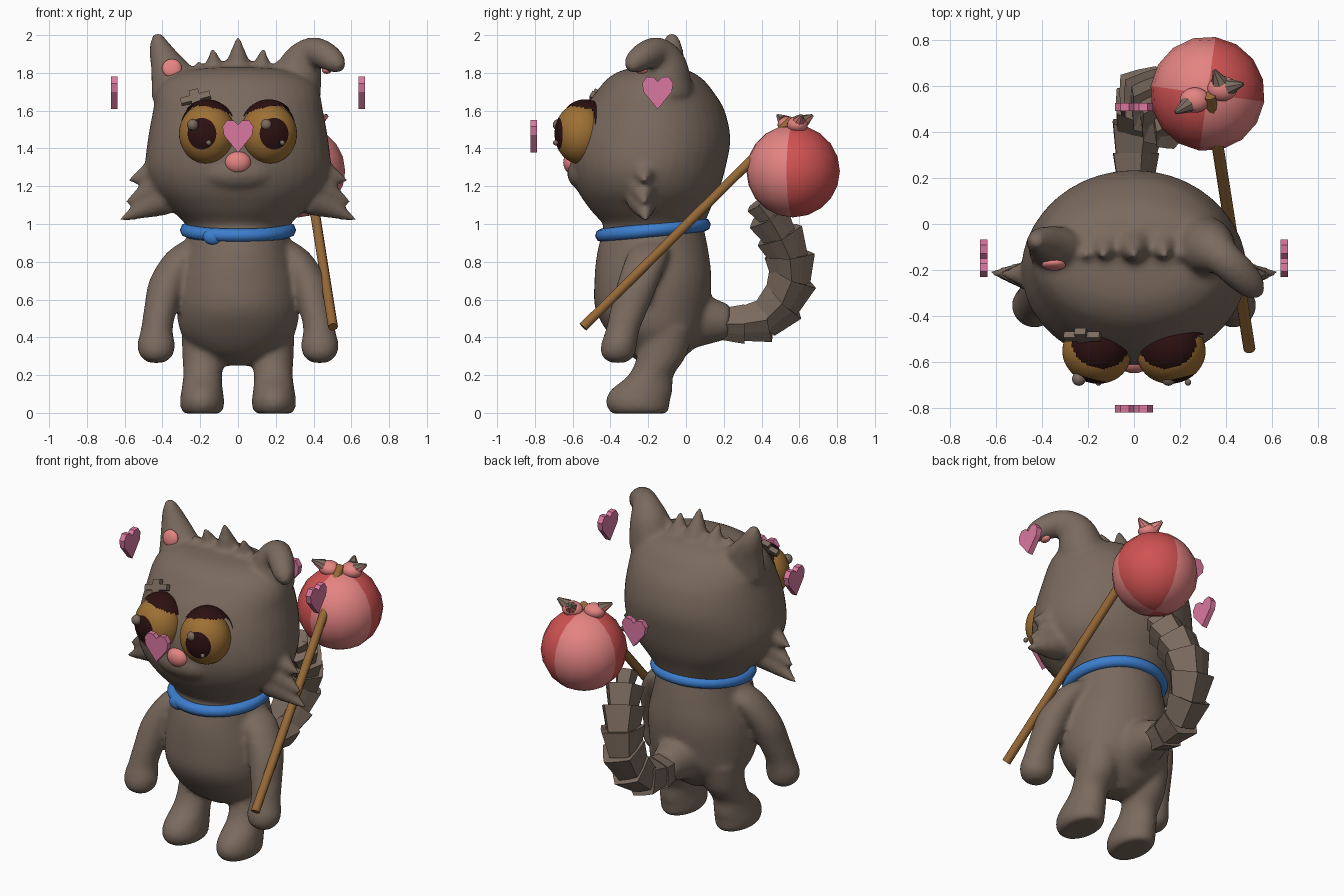
import bpy, bmesh, math
from mathutils import Vector, Matrix

if "Cube" in bpy.data.objects:
    bpy.data.objects.remove(bpy.data.objects["Cube"], do_unlink=True)


def material(name, *rgb):
    lin = [(c / 255 / 12.92) if c < 11 else ((c / 255 + 0.055) / 1.055) ** 2.4 for c in rgb]
    m = bpy.data.materials.new(name)
    m.use_nodes = True
    m.diffuse_color = (*lin, 1)
    m.node_tree.nodes["Principled BSDF"].inputs["Base Color"].default_value = (*lin, 1)
    return m


FUR = material("brown fur", 122, 106, 94)
GOLD = material("golden iris", 158, 112, 52)
DARK = material("dark maroon", 44, 16, 16)
PINK = material("heart pink", 218, 120, 160)
ROSE = material("soft rose", 228, 132, 130)
RED = material("ball red", 208, 82, 82)
BLUE = material("collar blue", 60, 126, 206)
WOOD = material("stick wood", 150, 104, 54)


def finish(bm, name, mats, smooth=True):
    bmesh.ops.recalc_face_normals(bm, faces=bm.faces)
    mesh = bpy.data.meshes.new(name)
    bm.to_mesh(mesh)
    bm.free()
    ob = bpy.data.objects.new(name, mesh)
    bpy.context.collection.objects.link(ob)
    for m in mats:
        mesh.materials.append(m)
    for p in mesh.polygons:
        p.use_smooth = smooth
    return ob


def refine(rings, steps=5):
    """Catmull-Rom interpolation between loft rings."""
    out = []
    for i in range(len(rings) - 1):
        quad = [rings[max(i - 1, 0)], rings[i], rings[i + 1], rings[min(i + 2, len(rings) - 1)]]
        for k in range(steps):
            t = k / steps
            out.append([b + t / 2 * (c - a + t * (2 * a - 5 * b + 4 * c - d + t * (3 * (b - c) + d - a)))
                        for a, b, c, d in zip(*quad)])
    return out + [rings[-1]]


def tube(bm, rings, level=False, sides=24, jag=1.0):
    """Loft closed rings (x, y, z, rx, ry); level keeps the rings horizontal."""
    pts = [Vector(r[:3]) for r in rings]
    loops = []
    for i, r in enumerate(rings):
        u, v = Vector((1, 0, 0)), Vector((0, 1, 0))
        if not level:
            t = (pts[min(i + 1, len(pts) - 1)] - pts[max(i - 1, 0)]).normalized()
            ref = u if abs(t.x) < 0.8 else v
            v = t.cross(ref).normalized()
            u = v.cross(t)
        ry = r[4] if len(r) > 4 else r[3]
        loop = []
        for k in range(sides):
            a = math.tau * k / sides
            f = jag if k % 2 else 1
            loop.append(bm.verts.new(pts[i] + (u * r[3] * math.cos(a) + v * ry * math.sin(a)) * f))
        loops.append(loop)
    for a, b in zip(loops, loops[1:]):
        for k in range(sides):
            n = (k + 1) % sides
            bm.faces.new((a[k], a[n], b[n], b[k]))
    bm.faces.new(loops[0][::-1])
    bm.faces.new(loops[-1])


def ellipsoid(bm, loc, size, rot=None, seg=24):
    mat = Matrix.Translation(loc) @ (rot or Matrix()) @ Matrix.Diagonal((*size, 1))
    bmesh.ops.create_uvsphere(bm, u_segments=seg, v_segments=seg * 2 // 3, radius=1, matrix=mat)


def spike(bm, base, tip, r, sides=16):
    tube(bm, [(*base, r), (*tip, 0.008)], sides=sides)


def blob(name, mat, loc, size, rot=None):
    bm = bmesh.new()
    ellipsoid(bm, loc, size, rot)
    return finish(bm, name, [mat])


# Fused furry body: head, torso, limbs, ears and tufts
bm = bmesh.new()
head = [(.93, -.16, .26, .25), (1.0, -.17, .28, .27), (1.08, -.19, .36, .32),
        (1.18, -.2, .45, .375), (1.3, -.2, .49, .41), (1.45, -.185, .477, .42),
        (1.6, -.17, .45, .375), (1.7, -.165, .43, .31), (1.77, -.165, .375, .25),
        (1.815, -.165, .26, .17), (1.83, -.165, .1, .07)]
torso = [(.25, -.14, .06, .07), (.32, -.15, .21, .17), (.42, -.16, .3, .25),
         (.55, -.18, .325, .3), (.7, -.175, .32, .31), (.85, -.175, .285, .295), (1.0, -.17, .26, .26)]
for rows in (head, torso):
    tube(bm, refine([(0, y, z, rx, ry) for z, y, rx, ry in rows]), level=True, sides=40)
ellipsoid(bm, (0, -.52, 1.27), (.2, .11, .1))     # muzzle
tube(bm, [(0, -.05, .5, .19), (0, .1, .49, .135), (0, .23, .48, .09)])      # tail root
arm = [(.23, -.18, .91, .06, .07), (.29, -.2, .84, .095, .11), (.37, -.25, .7, .1, .11),
       (.41, -.3, .55, .088, .1), (.43, -.335, .44, .085, .09), (.433, -.355, .36, .1, .095),
       (.433, -.36, .3, .085, .085), (.433, -.36, .265, .04, .04)]
leg = [(.17, -.1, .45, .13, .14), (.18, -.13, .3, .115, .13), (.187, -.185, .2, .103, .12),
       (.19, -.235, .12, .11, .165), (.19, -.255, .06, .118, .17), (.19, -.25, .015, .11, .16),
       (.19, -.25, -.004, .09, .14)]
cheek = [((.43, -.22, 1.28), (.585, -.22, 1.225), .08), ((.43, -.23, 1.19), (.6, -.22, 1.11), .08),
         ((.4, -.23, 1.13), (.63, -.21, 1.018), .09)]
for s in (-1, 1):
    for limb in (arm, leg):
        tube(bm, refine([(s * x, *rest) for x, *rest in limb]), level=True)
    for b, t, r in cheek:
        spike(bm, (s * b[0], *b[1:]), (s * t[0], *t[1:]), r)
    spike(bm, (s * .12, -.09, 1.77), (s * .135, -.14, 1.935), .08)
    spike(bm, (s * .2, -.12, 1.76), (s * .21, -.14, 1.87), .065)
spike(bm, (0, -.09, 1.77), (0, -.14, 2.0), .095)
tube(bm, refine([(-.32, -.12, 1.66, .14, .1), (-.34, -.1, 1.8, .12, .09), (-.39, -.08, 1.9, .078, .068),
                 (-.418, -.075, 1.97, .045, .045), (-.425, -.075, 2.01, .02, .02)]), level=True)
tube(bm, refine([(.3, -.1, 1.7, .14), (.335, -.11, 1.84, .115), (.39, -.15, 1.91, .08),
                 (.455, -.21, 1.895, .075), (.515, -.27, 1.855, .06), (.55, -.3, 1.82, .025)]))
body = finish(bm, "furry_body", [FUR])
remesh = body.modifiers.new("fuse", "REMESH")
remesh.mode = "VOXEL"
remesh.voxel_size = 0.016
remesh.use_smooth_shade = True
soften = body.modifiers.new("soften", "SMOOTH")
soften.factor = 0.5
soften.iterations = 7

# Bushy tail made of flared tufts
path = [Vector(p) for p in ((0, .16, .47), (0, .29, .47), (.01, .42, .49), (.03, .51, .58),
                            (.05, .56, .7), (.07, .55, .82), (.1, .5, .93), (.13, .44, 1.03), (.15, .385, 1.1))]
bm = bmesh.new()
for i, (a, b) in enumerate(zip(path, path[1:])):
    big = (.11, .125, .135, .14, .14, .135, .12, .07)[i]
    start = a - (b - a) * .15
    end = b + (b - a) * .15
    tube(bm, [(*start, big * .72), (*end, big), (*b, big * .5)], sides=10, jag=.84)
finish(bm, "bushy_tail", [FUR], smooth=False)

# Eyes with pupil cap, hooded lid shell and glints
pole_forward = Matrix.Rotation(math.radians(90), 4, "X")
for s, side in ((-1, "right"), (1, "left")):
    turn = Matrix.Rotation(s * math.radians(14), 4, "Z")
    bm = bmesh.new()
    bmesh.ops.create_uvsphere(bm, u_segments=48, v_segments=40, radius=1, matrix=pole_forward)
    for f in bm.faces:
        f.material_index = int(f.calc_center_median().normalized().y < -.86)
    bm.transform(Matrix.Translation((s * .163, -.56, 1.478)) @ turn @ Matrix.Diagonal((.15, .135, .16, 1)))
    finish(bm, side + "_eye", [GOLD, DARK])
    bm = bmesh.new()
    lid = Vector((-s * .12, .3, .95))
    bmesh.ops.create_uvsphere(bm, u_segments=64, v_segments=48, radius=1, matrix=pole_forward)
    bare = []
    for f in bm.faces:
        c = f.calc_center_median().normalized()
        if c.dot(lid) < .56 and not (c.y > .1 and c.z > -.2):
            bare.append(f)
    bmesh.ops.delete(bm, geom=bare, context="FACES")
    bm.transform(Matrix.Translation((s * .163, -.535, 1.493)) @ turn @ Matrix.Diagonal((.154, .145, .167, 1)))
    finish(bm, side + "_eyelid", [DARK])
    big_x, small_x = (-.24, -.155) if s < 0 else (.15, .235)
    blob(side + "_eye_glint", FUR, (big_x, -.675, 1.525), (.03, .03, .03))
    blob(side + "_eye_small_glint", FUR, (small_x, -.69, 1.43), (.014, .014, .014))

# Nose and inner ears
blob("nose", ROSE, (0, -.6, 1.325), (.07, .05, .06))
blob("upright_inner_ear", ROSE, (-.35, -.178, 1.825), (.052, .022, .05), Matrix.Rotation(-.25, 4, "X"))
blob("folded_inner_ear", ROSE, (.47, -.235, 1.815), (.026, .035, .02))

# Crossed patch above the eye
bm = bmesh.new()
patch = Matrix.Translation((-.225, -.49, 1.665)) @ Matrix.Rotation(-.25, 4, "Y") @ Matrix.Rotation(-.5, 4, "X")
for size in ((.16, .03, .035), (.05, .03, .095)):
    bmesh.ops.create_cube(bm, size=1, matrix=patch @ Matrix.Diagonal((*size, 1)))
finish(bm, "brow_patch", [FUR], smooth=False)

# Collar and its knot
bpy.ops.mesh.primitive_torus_add(major_segments=40, minor_segments=8, major_radius=.272, minor_radius=.036,
                                 location=(0, -.175, .968), rotation=(math.radians(6), 0, 0))
collar = bpy.context.object
collar.name = "collar"
collar.data.materials.append(BLUE)
bpy.ops.object.shade_smooth()
blob("collar_knot", BLUE, (-.13, -.42, .932), (.055, .032, .042))

# Floating hearts around the head
half = [(.075, .005), (.082, .05), (.058, .085), (.022, .082)]
outline = [(0, -.087)] + half + [(0, .06)] + [(-x, z) for x, z in reversed(half)]
for name, loc, turn in (("front", (0, -.805, 1.465), 0), ("back", (0, .51, 1.45), 0),
                        ("left", (.655, -.15, 1.695), 90), ("right", (-.655, -.15, 1.695), 90)):
    bm = bmesh.new()
    face = bm.faces.new([bm.verts.new((x, -.017, z)) for x, z in outline])
    ext = bmesh.ops.extrude_face_region(bm, geom=[face])
    bmesh.ops.translate(bm, vec=(0, .034, 0), verts=[v for v in ext["geom"] if isinstance(v, bmesh.types.BMVert)])
    bm.transform(Matrix.Translation(loc) @ Matrix.Rotation(math.radians(turn), 4, "Z"))
    finish(bm, name + "_heart", [PINK], smooth=False)

# Carrying stick
bm = bmesh.new()
tube(bm, [(.503, -.545, .455, .026), (.33, .56, 1.55, .026)], sides=10)
stick = finish(bm, "stick", [WOOD])
bpy.context.view_layer.objects.active = stick
stick.select_set(True)
bpy.ops.object.shade_smooth_by_angle(angle=math.radians(50))

# Quartered ball with a knotted top
bm = bmesh.new()
ellipsoid(bm, (0, 0, 0), (.25, .25, .245), seg=16)
for f in bm.faces:
    c = f.calc_center_median()
    f.material_index = int(c.x * c.y > 0)
bm.transform(Matrix.Translation((.32, .567, 1.28)) @ Matrix.Rotation(math.radians(-8), 4, "Z"))
finish(bm, "bundle_ball", [ROSE, RED])
for name, loc, tips in (("inner", (.265, .54, 1.525), ((.18, .485, 1.575),)),
                        ("outer", (.385, .59, 1.525), ((.475, .61, 1.575), (.35, .67, 1.575)))):
    blob(name + "_knot", ROSE, loc, (.065, .055, .045))
    bm = bmesh.new()
    for tip in tips:
        spike(bm, Vector(loc).lerp(Vector(tip), .35), tip, .038, sides=8)
    bm.normal_update()
    for f in bm.faces:
        f.material_index = int(f.normal.z > .1)
    finish(bm, name + "_knot_points", [ROSE, FUR], smooth=False)
